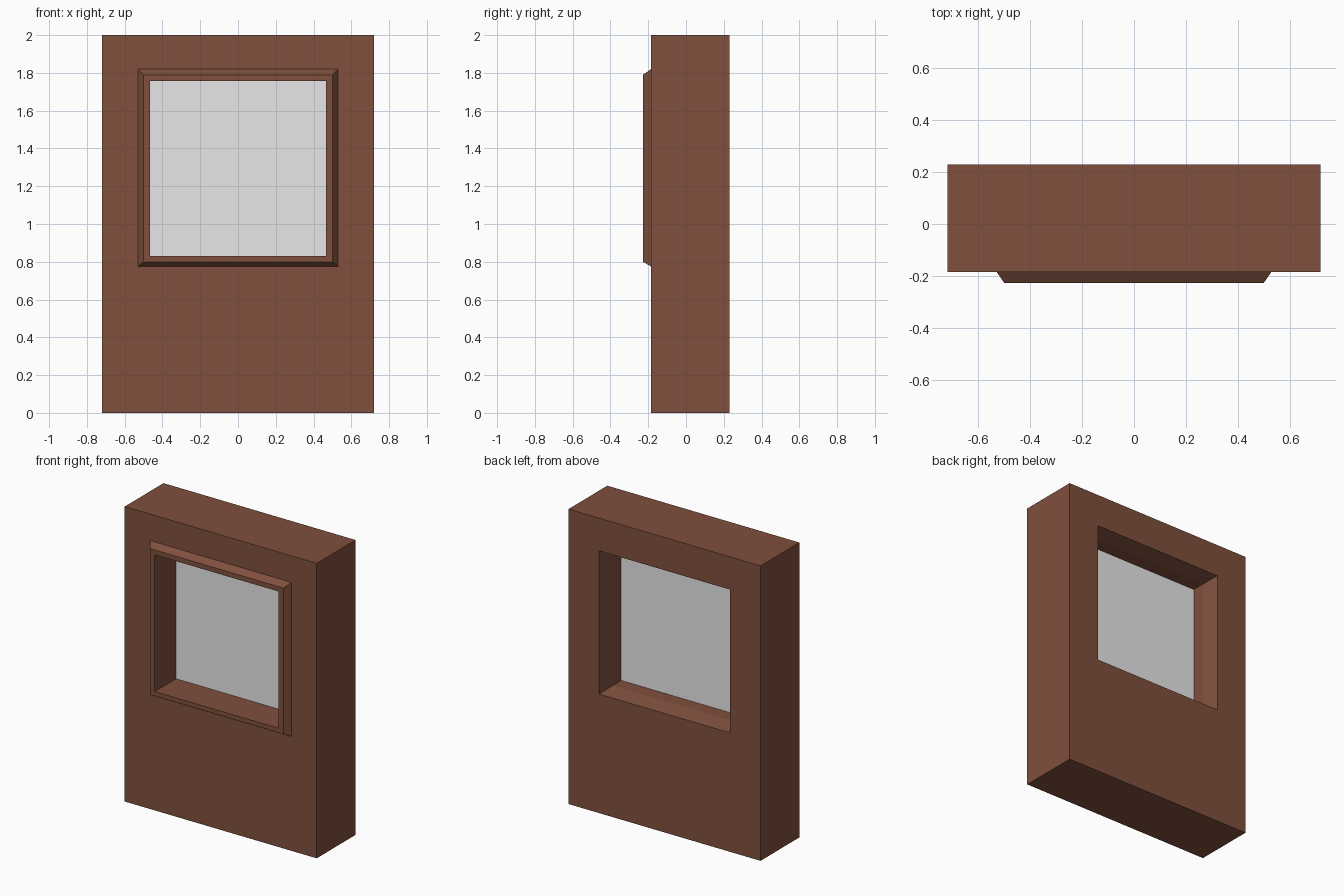
import bpy, bmesh

if "Cube" in bpy.data.objects:
    bpy.data.objects.remove(bpy.data.objects["Cube"])


def material(name, rgb):
    m = bpy.data.materials.new(name)
    m.diffuse_color = (*rgb, 1)
    m.use_nodes = True
    m.node_tree.nodes["Principled BSDF"].inputs["Base Color"].default_value = m.diffuse_color
    return m


brown = material("brown_wood", (0.215, 0.08, 0.047))
grey = material("grey_glass", (0.8, 0.8, 0.8))


def loft_rings(name, rings, mat, close=False):
    """Bridge rectangular rings (half width, bottom, top, y)."""
    bm = bmesh.new()
    loops = [[bm.verts.new(p) for p in ((-w, y, b), (w, y, b), (w, y, t), (-w, y, t))]
             for w, b, t, y in rings]
    n = len(loops)
    for i in range(n if close else n - 1):
        a, c = loops[i], loops[(i + 1) % n]
        for k in range(4):
            j = (k + 1) % 4
            bm.faces.new((a[k], a[j], c[j], c[k]))
    if close:
        bmesh.ops.recalc_face_normals(bm, faces=bm.faces)
    me = bpy.data.meshes.new(name)
    bm.to_mesh(me)
    bm.free()
    me.materials.append(mat)
    ob = bpy.data.objects.new(name, me)
    bpy.context.collection.objects.link(ob)
    return ob


FRONT, BACK, LIP = -0.185, 0.23, -0.228
inner = (0.465, 0.83, 1.757)

# Wall slab with a through opening that flares at the back
loft_rings("wall", [
    (0.72, 0, 2, FRONT),
    (*inner, FRONT),
    (*inner, 0.12),
    (0.49, 0.807, 1.778, BACK),
    (0.72, 0, 2, BACK),
], brown, close=True)

# Raised window frame with sloped outer edge
loft_rings("window_frame", [
    (0.53, 0.775, 1.82, FRONT),
    (0.50, 0.80, 1.79, LIP),
    (*inner, LIP),
    (*inner, FRONT),
], brown)

# Glass pane
bpy.ops.mesh.primitive_cube_add(size=1, location=(0, 0.015, (inner[1] + inner[2]) / 2))
glass = bpy.context.object
glass.name = "glass_pane"
glass.scale = (2 * inner[0], 0.03, inner[2] - inner[1])
glass.data.materials.append(grey)
